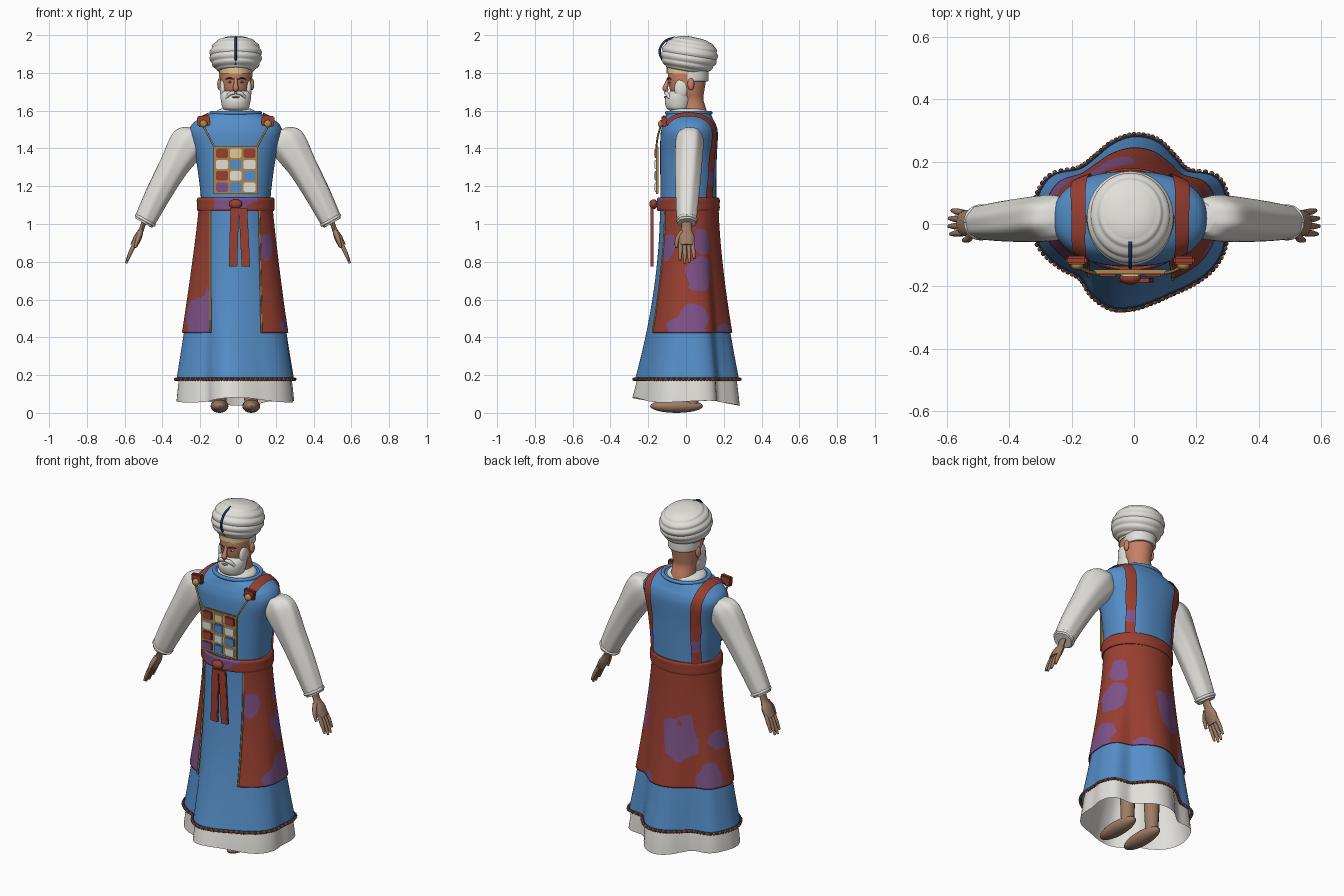
import bpy, bmesh, math
from math import sin, cos, pi, radians
from mathutils import Vector, Matrix, noise

if "Cube" in bpy.data.objects:
    bpy.data.objects.remove(bpy.data.objects["Cube"])

# Colours
COLOURS = dict(blue=(.09, .27, .58), red=(.32, .05, .03), purple=(.21, .085, .25), white=(.76, .74, .7), gold=(.42, .25, .07),
               cream=(.75, .58, .28), skin=(.57, .22, .13), brown=(.34, .2, .13), navy=(.01, .04, .12), dark=(.08, .04, .03))
MATS = {name: bpy.data.materials.new(name) for name in COLOURS}
for name, m in MATS.items():
    m.use_nodes = True
    m.diffuse_color = (*COLOURS[name], 1)
    m.node_tree.nodes["Principled BSDF"].inputs["Base Color"].default_value = m.diffuse_color
CX, CY = -.012, .0125  # body axis
SIDES = (("left", 1), ("right", -1))

# Helpers
def finish(name, bm, *mats, rule=lambda c: 0):
    bmesh.ops.recalc_face_normals(bm, faces=bm.faces)
    for f in bm.faces:
        f.material_index = rule(f.calc_center_median())
    me = bpy.data.meshes.new(name)
    bm.to_mesh(me)
    bm.free()
    for m in mats:
        me.materials.append(MATS[m])
    me.shade_smooth()
    me.set_sharp_from_angle(angle=radians(40))
    ob = bpy.data.objects.new(name, me)
    bpy.context.collection.objects.link(ob)
    return ob

def loft(name, rings, *mats, closed=True, caps=True, **options):
    bm = bmesh.new()
    vs = [[bm.verts.new(p) for p in r] for r in rings]
    n = len(vs[0])
    for a, b in zip(vs, vs[1:]):
        for i in range(n if closed else n - 1):
            bm.faces.new((a[i], a[(i + 1) % n], b[(i + 1) % n], b[i]))
    if closed and caps:
        bm.faces.new(vs[0])
        bm.faces.new(vs[-1])
    return finish(name, bm, *mats, **options)

def sample(seq, u, cyclic=False):
    n, i = len(seq), math.floor(u)
    f = u - i
    a, b, c, d = (Vector(seq[k % n if cyclic else min(max(k, 0), n - 1)]) for k in range(i - 1, i + 3))
    return b + (c - a) * f / 2 + (a * 2 - b * 5 + c * 4 - d) * f * f / 2 + (b * 3 - a - c * 3 + d) * f ** 3 / 2

def smooth_path(seq, steps=6):
    return [sample(seq, i / steps) for i in range((len(seq) - 1) * steps + 1)]

def turn(n):
    return [2 * pi * i / n for i in range(n)]

def oval(z, rx, cy, ry, power=2.0):
    pw = lambda v: math.copysign(abs(v) ** (2 / power), v)
    return [(CX + rx * pw(cos(a)), cy + ry * pw(sin(a)), z) for a in turn(64)]

def body(name, sections, *mats, power=2.0, **options):
    return loft(name, [oval(*s, power=power) for s in smooth_path(sections)], *mats, **options)

def tube(name, pts, radius, mat, steps=6, flat=1):
    rad = radius if isinstance(radius, tuple) else [radius] * len(pts)
    path = smooth_path([(*p, r) for p, r in zip(pts, rad)], steps)
    rings, u = [], None
    for i, p in enumerate(path):
        d = (path[min(i + 1, len(path) - 1)] - path[max(i - 1, 0)]).xyz.normalized()
        u = u or Vector((0, 1, 0) if abs(d.y) < .7 else (1, 0, 0)).cross(d)
        u = (u - d * u.dot(d)).normalized()
        rings.append([p.xyz + (u * cos(a) * flat + d.cross(u) * sin(a)) * p.w for a in turn(12)])
    return loft(name, rings, mat)

def ball(name, at, size, mat):
    bm = bmesh.new()
    place = Matrix.Translation(at) @ Matrix.Diagonal((*size, 1))
    bmesh.ops.create_uvsphere(bm, u_segments=24, v_segments=12, radius=1, matrix=place)
    finish(name, bm, mat)

def box(name, at, size, mat, tilt=0, bevel=.002):
    bm = bmesh.new()
    place = Matrix.Translation(at) @ Matrix.Rotation(tilt, 4, 'Y') @ Matrix.Diagonal((*size, 1))
    bmesh.ops.create_cube(bm, size=1, matrix=place)
    bmesh.ops.bevel(bm, geom=bm.edges[:], offset=bevel, segments=2, affect='EDGES')
    finish(name, bm, mat)

# Draped skirts: oval waist blending into a wavy hem
HEM = [(r, 0) for r in (.29, .305, .3, .24, .25, .275, .28, .265, .245, .248, .305, .32,
                        .325, .305, .27, .24, .262, .275, .265, .252, .25, .265, .285, .295)]
def drape(a, z, out=0):
    f = max(0, (1.1 - z) / .92) ** (1.15 + max(.4 * sin(a), -.75 * sin(a)))
    around = Vector((cos(a), sin(a), 0))
    waist = Vector((CX + .185 * cos(a), CY + .15 * sin(a), 0))
    return waist.lerp(around * sample(HEM, a / (2 * pi) * 24, True).x, f) + around * out + Vector((0, 0, z))
def drape_ring(z, out=0, n=144):
    return [drape(a, z, out) for a in turn(n)]
loft("robe_skirt", [drape_ring(.18 + .92 * i / 24) for i in range(25)], "blue", caps=False)
under = [drape_ring(z, o) for z, o in ((.45, -.03), (.3, -.02), (.18, -.012))]
under.append([p + Vector((0, 0, .01 * sin(i * pi / 24) - .01 - p.y * .04)) for i, p in enumerate(drape_ring(.07, -.018))])
loft("under_robe", under, "white", caps=False)

# Hem cord and bells
loft("hem_cord", [drape_ring(.183 + .004 * sin(b), .002 + .004 * cos(b)) for b in turn(8) + [0]], "navy", caps=False)
for k, mat in enumerate(("red", "gold", "red", "brown")):
    bm = bmesh.new()
    for p in drape_ring(.178, .006, 120)[k::4]:
        bmesh.ops.create_icosphere(bm, subdivisions=1, radius=.0095, matrix=Matrix.Translation(p))
    finish(mat + "_hem_bells", bm, mat)

# Apron, open at the front, with purple patches
PATCHES = [(-.21, -.12, .52, .11), (.17, -.11, .89, .07), (.24, .1, .75, .1), (.2, .11, .9, .07), (.26, .015, .44, .1),
           (-.09, .215, .72, .11), (-.24, .12, .48, .07), (.13, .2, .43, .06), (-.25, .05, .68, .06)]
def patched(c):
    wobble = .92 + .7 * noise.noise(c * 11)
    return int(any(Vector((c.x - x, c.y - y, (c.z - z) * .85)).length < r * wobble for x, y, z, r in PATCHES))
def edge_angle(x, z, s):
    return next(a for a in (1.5 * pi + s * k * pi / 1500 for k in range(750)) if s * drape(a, z).x > s * x)
rows = []
for z in (.425 + .675 * i / 70 for i in range(71)):
    a0, a1 = edge_angle(.127 - .02 * z, z, 1) - 2 * pi, edge_angle(-.14, z, -1)
    rows.append([drape(a0 + (a1 - a0) * k / 180, z, .01) for k in range(181)])
apron = loft("apron", rows, "red", "purple", closed=False, rule=patched)
apron.modifiers.new("thickness", 'SOLIDIFY').thickness = .006
for side, k in (("left", 0), ("right", -1)):
    tube(side + "_apron_trim", [r[k] for r in rows[::10]], .005, "gold", steps=2)

# Torso, collar, belt and sash
torso = body("robe_torso", [(1.1, .185, CY, .15), (1.17, .187, CY, .148), (1.35, .212, .013, .15), (1.47, .245, .017, .152),
                            (1.52, .237, .018, .143), (1.55, .205, .016, .13), (1.575, .155, .015, .12),
                            (1.588, .128, .015, .114)], "blue", power=2.3)
ring = oval(1.588, .13, .015, .116)
tube("neck_band", ring + ring[:1], .01, "blue", steps=1)
body("inner_collar", [(1.575, .115, .01, .105), (1.6, .1, .01, .095), (1.612, .075, .01, .08)], "white")
body("belt", [(1.07, .202, CY, .163), (1.08, .206, CY, .166), (1.105, .206, CY, .166), (1.13, .206, CY, .166), (1.14, .2, CY, .16)],
     "red", "purple", rule=lambda c: int(c.y < -.08 and -.13 < c.x < .1 - 2 * max(0, 1.12 - c.z) and c.z > 1.08))
ball("belt_knot", (CX, -.172, 1.105), (.034, .022, .026), "red")
for side, x, tilt in (("right", -.022, .03), ("left", .034, -.05)):
    box(side + "_sash_end", (x, -.18, .93), (.045, .014, .31), "red", tilt)

# Shoulder straps, brooches and chains
STRAP = [(.17, -.125, 1.53, .014), (.172, -.08, 1.57, .014), (.17, .02, 1.59, .014), (.17, .11, 1.56, .015),
         (.17, .17, 1.49, .018), (.168, .17, 1.38, .02), (.17, .16, 1.25, .021), (.175, .15, 1.12, .022)]
for side, s in SIDES:
    rings = [[(CX + s * (p.x + k * p.w), p.y, p.z) for k in range(-2, 3)] for p in smooth_path(STRAP)]
    strap = loft(side + "_strap", rings, "red", "purple", closed=False, rule=lambda c: int(1.19 < c.z < 1.27))
    wrap = strap.modifiers.new("wrap", 'SHRINKWRAP')
    wrap.target, wrap.wrap_mode, wrap.offset = torso, 'ABOVE_SURFACE', .009
    x = CX + s * .17
    box(side + "_brooch", (x, -.116, 1.545), (.068, .026, .056), "red", s * .1, .006)
    ball(side + "_shoulder_stone", (x, -.133, 1.53), (.02, .015, .02), "gold")
    tube(side + "_chain", [(x, -.135, 1.515), (CX + s * .14, -.15, 1.46), (CX + s * .112, -.157, 1.405)], .005, "gold")

# Breastplate with twelve stones
box("breastplate", (CX, -.153, 1.285), (.234, .014, .25), "gold")
for r, line in enumerate(("red cream red", "white blue white", "red white blue", "purple blue white")):
    for c, mat in enumerate(line.split()):
        box(mat + "_stone", (CX + (c - 1) * .073, -.16, 1.375 - r * .06), (.062, .016, .05), mat, bevel=.005)

# Sleeves, cuffs, hands, feet and legs
ARM = [(.215, 1.49, .045, .05), (.237, 1.468, .082, .066), (.27, 1.42, .097, .074), (.345, 1.3, .078, .07),
       (.42, 1.165, .068, .063), (.485, 1.035, .058, .054), (.5, 1.005, .05, .05)]
for side, s in SIDES:
    def across(x, z, ru, rv, a):
        return s * (x + .87 * ru * cos(a)), .022 * (1.5 - x * 2.6) + rv * sin(a), z + .49 * ru * cos(a)
    flip = lambda *pts: [(s * x, y, z) for x, y, z in pts]
    loft(side + "_sleeve", [[across(*p.xy, *(p.zw * (1 + .025 * cos(7 * a + p.x * 9))), a) for a in turn(48)]
                            for p in smooth_path(ARM)], "white")
    tube(side + "_cuff", [across(.491, 1.02, .054, .05, a) for a in turn(24) + [0]], .008, "white", steps=1)
    tube(side + "_palm", flip((.497, .003, 1.01), (.512, .003, .97), (.53, .003, .93), (.552, .003, .885)),
         (.027, .027, .042, .038), "brown", flat=.5)
    for y, length in ((-.031, .9), (-.01, 1.03), (.011, 1), (.032, .8)):
        tube(side + "_finger", flip((.545, y + .003, .9), (.545 + .026 * length, y * 1.1 + .004, .9 - .055 * length),
                                    (.545 + .046 * length, y * 1.2 + .005, .9 - .105 * length)), (.011, .0105, .006), "brown")
    tube(side + "_thumb", flip((.515, -.02, .96), (.53, -.046, .92), (.545, -.052, .875)), (.014, .012, .007), "brown")
    x = s * .084 - .014
    ball(side + "_foot", (x, -.05, .036), (.047, .14, .036), "brown")
    tube(side + "_leg", [(x, .03, .03), (x, .03, .15), (x, .03, .42)], (.036, .04, .055), "brown")

# Head: neck, face, hair and beard
body("head", [(1.57, .075, .04, .075), (1.61, .066, .038, .068), (1.66, .064, .028, .064), (1.7, .074, .008, .088),
              (1.76, .081, .006, .1), (1.8, .083, .008, .102), (1.85, .08, .012, .098)], "skin")
body("hair", [(1.755, .08, .035, .08), (1.77, .087, .035, .085), (1.85, .088, .035, .085)], "white")
body("beard", [(1.6, .055, -.035, .05), (1.615, .07, -.04, .064), (1.65, .078, -.038, .074), (1.68, .081, -.033, .07),
               (1.705, .08, -.022, .062)], "white")
body("forehead_plate", [(1.798, .086, .004, .106), (1.85, .086, .004, .106)], "cream")
tube("nose", [(CX, -.09, 1.772), (CX, -.103, 1.74), (CX, -.109, 1.716), (CX, -.095, 1.705)], (.008, .011, .015, .008), "skin")
ball("lips", (CX, -.11, 1.672), (.02, .006, .005), "skin")
for side, s in SIDES:
    flip = lambda *pts: [(CX + s * x, y, z) for x, y, z in pts]
    tube(side + "_eyebrow", flip((.013, -.1, 1.766), (.035, -.094, 1.773), (.056, -.078, 1.766)), (.003, .004, .002), "dark")
    tube(side + "_moustache", flip((.004, -.108, 1.695), (.03, -.102, 1.69), (.052, -.085, 1.665)), (.008, .011, .007), "white")
    for part, at, size, mat in (("eye", (.032, -.086, 1.752), (.012, .007, .005), "white"),
                                ("pupil", (.032, -.092, 1.752), (.005, .003, .005), "dark"),
                                ("whiskers", (.068, -.026, 1.715), (.017, .036, .052), "white"),
                                ("ear", (.086, .026, 1.74), (.012, .018, .032), "skin")):
        ball(side + "_" + part, flip(at)[0], size, mat)

# Turban: tilted lathe with wrapped folds, and its ribbon
tilt = Matrix.Translation((CX, .018, 1.892)) @ Matrix.Rotation(radians(-14), 4, 'X')
rings = []
for b in (pi * (i + .5) / 81 - pi / 2 for i in range(81)):
    r, ridge = cos(b) ** .72, .006 * abs(sin(b * 8)) if abs(b) < .99 else 0
    rings.append([tilt @ Vector(((.134 * r + ridge) * cos(a), (.144 * r + ridge) * sin(a), .1 * sin(b) + .012 * sin(a) * cos(b)))
                  for a in turn(64)])
loft("turban", rings, "white")
tube("turban_ribbon", [(CX, -.055, 1.988), (CX, -.105, 1.972), (CX, -.135, 1.935), (CX, -.137, 1.895), (CX, -.11, 1.845)], .006, "navy")
